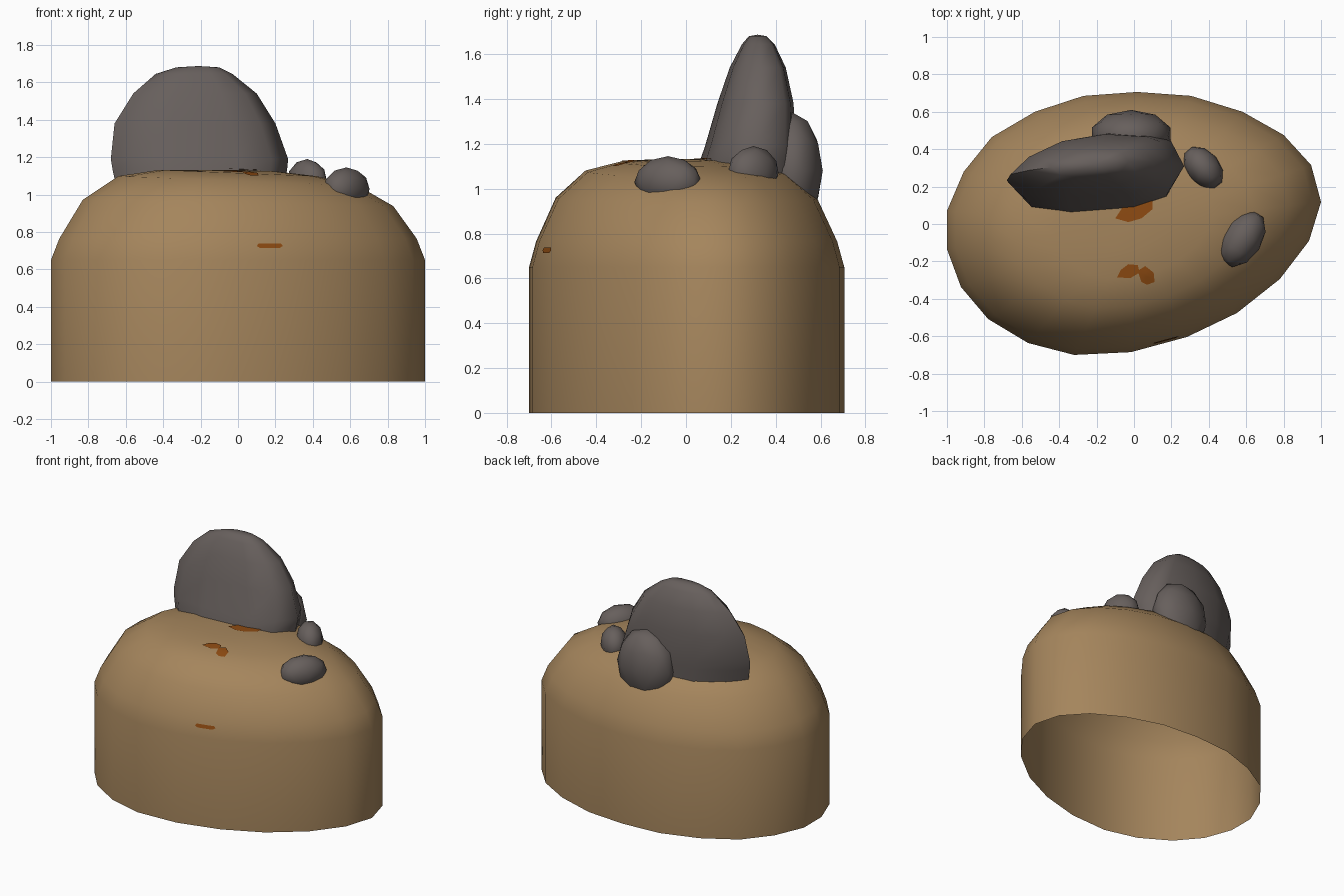
import bpy, bmesh, math
from mathutils import Vector, Matrix
from mathutils.bvhtree import BVHTree

if "Cube" in bpy.data.objects:
    bpy.data.objects.remove(bpy.data.objects["Cube"])


def material(name, rgb):
    m = bpy.data.materials.new(name)
    m.diffuse_color = (*rgb, 1)
    m.use_nodes = True
    m.node_tree.nodes["Principled BSDF"].inputs["Base Color"].default_value = m.diffuse_color
    return m


EARTH = material("tan earth", (0.375, 0.235, 0.108))
STONE = material("grey stone", (0.135, 0.115, 0.108))
RUST = material("rust orange", (0.27, 0.07, 0.006))


def finish(bm, name, mat, angle=60):
    me = bpy.data.meshes.new(name)
    bm.to_mesh(me)
    bm.free()
    ob = bpy.data.objects.new(name, me)
    bpy.context.collection.objects.link(ob)
    me.materials.append(mat)
    bpy.ops.object.select_all(action='DESELECT')
    ob.select_set(True)
    bpy.context.view_layer.objects.active = ob
    bpy.ops.object.shade_smooth_by_angle(angle=math.radians(angle))
    return ob


def loft(rings, tip):
    """Skin a stack of closed rings and close the top with a fan."""
    bm = bmesh.new()
    loops = [[bm.verts.new(p) for p in r] for r in rings]
    n = len(loops[0])
    for a, b in zip(loops, loops[1:]):
        for i in range(n):
            j = (i + 1) % n
            bm.faces.new((a[i], a[j], b[j], b[i]))
    t = bm.verts.new(tip)
    for i in range(n):
        bm.faces.new((loops[-1][i], loops[-1][(i + 1) % n], t))
    return bm


# Mound: skewed oval plan (counter-clockwise), open underneath
PLAN = [(1, .118), (.947, .315), (.80, .476), (.58, .60), (.305, .685), (.016, .706),
        (-.27, .685), (-.53, .60), (-.76, .465), (-.91, .28), (-1, .07), (-1, -.134),
        (-.925, -.337), (-.78, -.508), (-.567, -.636), (-.32, -.70), (-.016, -.685),
        (.283, -.604), (.55, -.476), (.78, -.294), (.936, -.09)]
LEVELS = [(1, 0, 0), (1, .65, 0), (.955, .765, 0), (.83, .955, .02), (.64, 1.073, .04),
          (.42, 1.115, .04), (.2, 1.128, .02)]   # scale, height, tilt
rings = [[(x * s, y * s, z - tilt * x * s) for x, y in PLAN] for s, z, tilt in LEVELS]
bm = loft(rings, (0, 0, 1.132))
bm.normal_update()
surface = BVHTree.FromBMesh(bm)
finish(bm, "earth_mound", EARTH)

# Standing slab: one outline fitted to a shrinking box at each height
SLAB = [(.27, .30), (.2, .44), (.12, .47), (-.125, .487), (-.38, .44), (-.575, .337),
        (-.685, .22), (-.565, .096), (-.345, .064), (0, .09), (.18, .15)]
BOXES = [(.95, -.63, .23, .03, .48), (1.13, -.67, .262, .064, .487), (1.19, -.68, .268, .085, .487),
         (1.38, -.66, .2, .14, .48), (1.54, -.56, .1, .195, .445),
         (1.645, -.44, -.03, .25, .395), (1.68, -.33, -.1, .28, .36)]
rings = []
for z, x0, x1, y0, y1 in BOXES:
    rings.append([(x0 + (x + .685) / .955 * (x1 - x0),
                   y0 + (y - .064) / .423 * (y1 - y0), z) for x, y in SLAB])
finish(loft(rings, (-.21, .32, 1.687)), "standing_slab", STONE)


# Boulders: faceted ellipsoids half sunk into the mound
def boulder(name, centre, radii, turn=0):
    bm = bmesh.new()
    bmesh.ops.create_icosphere(bm, subdivisions=2, radius=1)
    m = (Matrix.Translation(centre) @ Matrix.Rotation(math.radians(turn), 4, 'Z')
         @ Matrix.Diagonal((*radii, 1)))
    bmesh.ops.transform(bm, matrix=m, verts=bm.verts)
    finish(bm, name, STONE)


boulder("back_boulder", (-.015, .475, 1.08), (.22, .135, .26))
boulder("small_boulder", (.37, .30, 1.07), (.13, .09, .12), -50)
boulder("side_boulder", (.58, -.08, 1.03), (.165, .105, .115), 58)


# Rust stains: thin patches projected onto the mound
def stain(name, outline, direction, origin):
    bm = bmesh.new()
    cx = sum(p[0] for p in outline) / len(outline)
    cy = sum(p[1] for p in outline) / len(outline)

    def drop(u, v):
        hit, normal, _, _ = surface.ray_cast(origin(u, v), Vector(direction))
        return hit - Vector(direction) * .006
    n, steps = len(outline), 3
    loops = [[bm.verts.new(drop(cx + (x - cx) * k / steps, cy + (y - cy) * k / steps))
              for x, y in outline] for k in range(1, steps + 1)]
    c = bm.verts.new(drop(cx, cy))
    for i in range(n):
        j = (i + 1) % n
        bm.faces.new((c, loops[0][i], loops[0][j]))
        for a, b in zip(loops, loops[1:]):
            bm.faces.new((a[i], b[i], b[j], a[j]))
    finish(bm, name, RUST)


DOWN = ((0, 0, -1), lambda u, v: Vector((u, v, 3)))
BACK = ((0, 1, 0), lambda u, v: Vector((u, -3, v)))
stain("stain_by_slab", [(-.1, .03), (-.03, .01), (.04, .03), (.1, .08), (.1, .13),
                        (0, .11), (-.06, .09)], *DOWN)
stain("stain_mid_left", [(-.09, -.285), (-.02, -.29), (.03, -.26), (.02, -.22), (-.03, -.215),
                         (-.07, -.245)], *DOWN)
stain("stain_mid_right", [(.02, -.25), (.04, -.31), (.07, -.325), (.11, -.31), (.105, -.26),
                          (.06, -.225)], *DOWN)
stain("stain_front", [(.1, .725), (.12, .713), (.22, .713), (.24, .725), (.23, .737),
                      (.11, .738)], *BACK)
